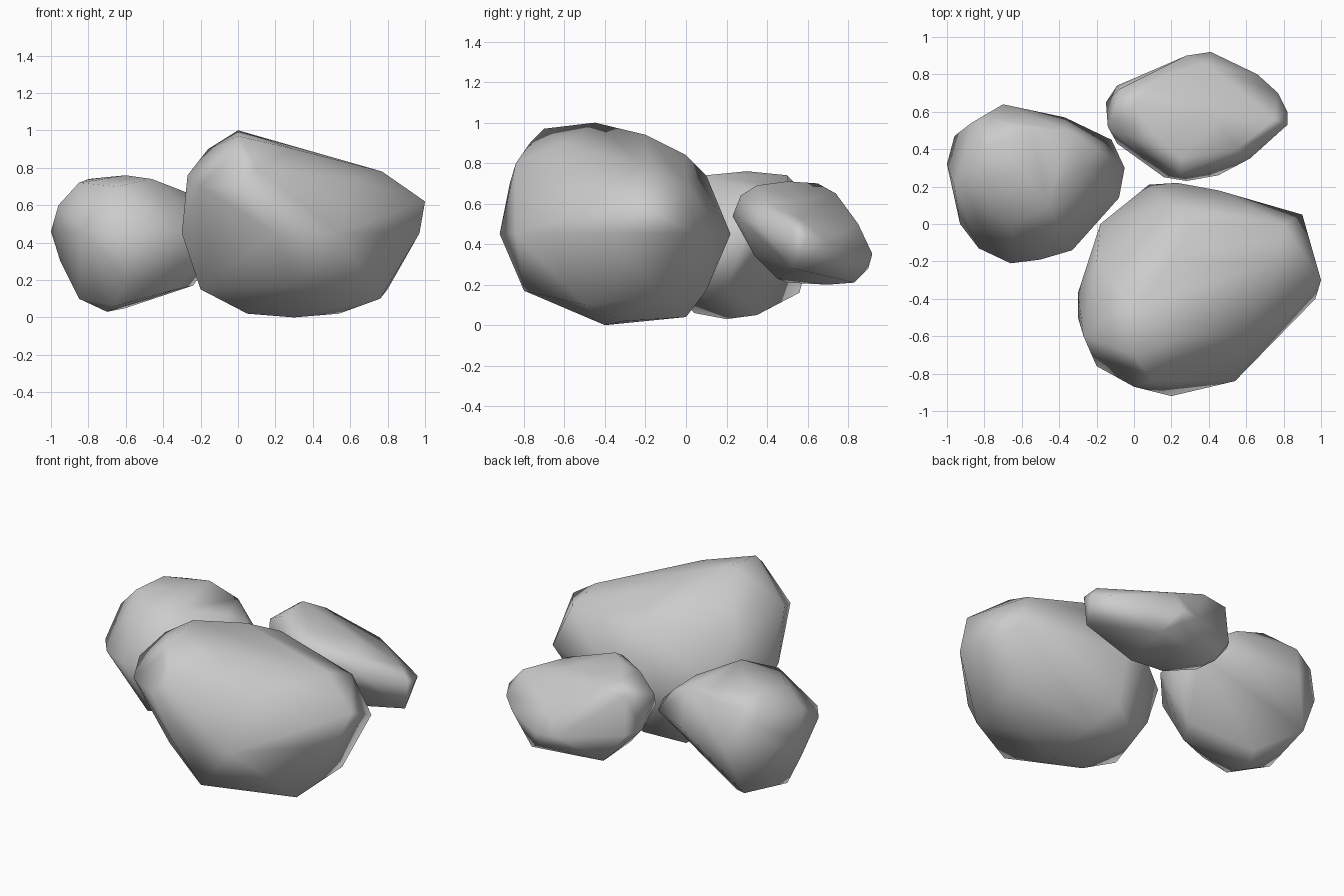
import bpy
import bmesh

# Remove the default object
default_cube = bpy.data.objects.get("Cube")
if default_cube:
    bpy.data.objects.remove(default_cube, do_unlink=True)


def make_material(name, colour):
    """Create one plain, flat-coloured material."""
    material = bpy.data.materials.new(name)
    material.use_nodes = True
    material.diffuse_color = colour
    shader = material.node_tree.nodes["Principled BSDF"]
    shader.inputs["Base Color"].default_value = colour
    shader.inputs["Roughness"].default_value = 0.9
    return material


def make_boulder(name, material, crown, girdle, base, level, tilt=0):
    """Wrap a convex, smooth-shaded stone around a crown, a girdle and a base.

    The girdle is a plan outline lying on a plane that slopes along y.
    """
    mesh = bpy.data.meshes.new(name)
    shape = bmesh.new()
    waist = [(x, y, level + tilt * y) for x, y in girdle]
    for corner in crown + waist + base:
        shape.verts.new(corner)
    bmesh.ops.convex_hull(shape, input=shape.verts[:])
    loose = [vert for vert in shape.verts if not vert.link_faces]
    bmesh.ops.delete(shape, geom=loose, context="VERTS")
    bmesh.ops.recalc_face_normals(shape, faces=shape.faces[:])
    for face in shape.faces:
        face.smooth = True
    shape.to_mesh(mesh)
    shape.free()
    mesh.materials.append(material)
    boulder = bpy.data.objects.new(name, mesh)
    bpy.context.scene.collection.objects.link(boulder)
    # Even out the shading across thin facets
    boulder.modifiers.new("even_shading", "WEIGHTED_NORMAL")
    return boulder


stone = make_material("grey_stone", (0.6, 0.6, 0.6, 1))

# Large boulder at the front
make_boulder(
    "large_boulder", stone, level=.45,
    crown=[(0, -.45, 1), (0, -.7, .97), (.2, -.2, .94), (.3, 0, .84),
           (.3, -.6, .9), (.77, -.2, .78), (.8, 0, .7), (-.16, -.5, .9),
           (0, -.77, .9), (.1, -.84, .8), (-.27, -.6, .76), (.2, .1, .74),
           (-.2, -.2, .7), (.6, -.6, .74), (1, -.3, .62), (-.2, -.76, .7),
           (0, -.87, .7)],
    girdle=[(.97, -.4), (.9, .05), (.45, .18), (.23, .22), (.08, .21),
            (-.18, 0), (-.3, -.37), (-.3, -.5), (.2, -.92), (.54, -.84)],
    base=[(.3, -.8, .17), (.76, -.5, .1), (.8, -.1, .15), (.54, -.3, .02),
          (.3, -.4, 0), (.05, -.4, .02), (0, 0, .05), (.3, 0, .04),
          (-.2, -.4, .15), (-.1, 0, .2), (.2, .1, .17)],
)

# Round boulder beside it
make_boulder(
    "round_boulder", stone, level=.46,
    crown=[(-.85, .2, .72), (-.8, .4, .74), (-.6, .3, .76), (-.46, .1, .74),
           (-.55, .5, .74), (-.75, .56, .68), (-.35, .5, .68),
           (-.28, .3, .67), (-.65, 0, .7), (-.2, .4, .6), (-.96, .2, .6),
           (-.87, .54, .6)],
    girdle=[(-1, .32), (-.96, .47), (-.7, .64), (-.37, .57), (-.12, .45),
            (-.05, .3), (-.08, .14), (-.33, -.14), (-.5, -.19),
            (-.66, -.21), (-.83, -.13), (-.93, 0)],
    base=[(-.7, .2, .03), (-.66, .04, .06), (-.6, .35, .05), (-.85, .2, .1),
          (-.8, .56, .16), (-.95, .2, .3), (-.24, .2, .17),
          (-.33, .05, .15), (-.6, -.1, .2)],
)

# Small tilted boulder at the back
make_boulder(
    "small_boulder", stone, level=.6, tilt=-.27,
    crown=[(.1, .5, .71), (0, .65, .7), (-.08, .72, .64), (.1, .74, .65),
           (.25, .35, .69), (.25, .27, .64), (0, .46, .68), (.45, .56, .62),
           (.55, .4, .6), (.75, .56, .53), (-.14, .52, .6), (.4, .85, .5)],
    girdle=[(-.15, .65), (-.09, .43), (-.09, .74), (.28, .9), (.41, .92),
            (.66, .8), (.77, .7), (.82, .6), (.82, .53), (.62, .35),
            (.45, .26), (.28, .23), (.16, .25)],
    base=[(.3, .34, .34), (.4, .45, .23), (.2, .5, .21), (0, .56, .27),
          (.3, .7, .2), (.04, .77, .22), (.5, .83, .21), (.4, .9, .28),
          (.8, .53, .28)],
)
